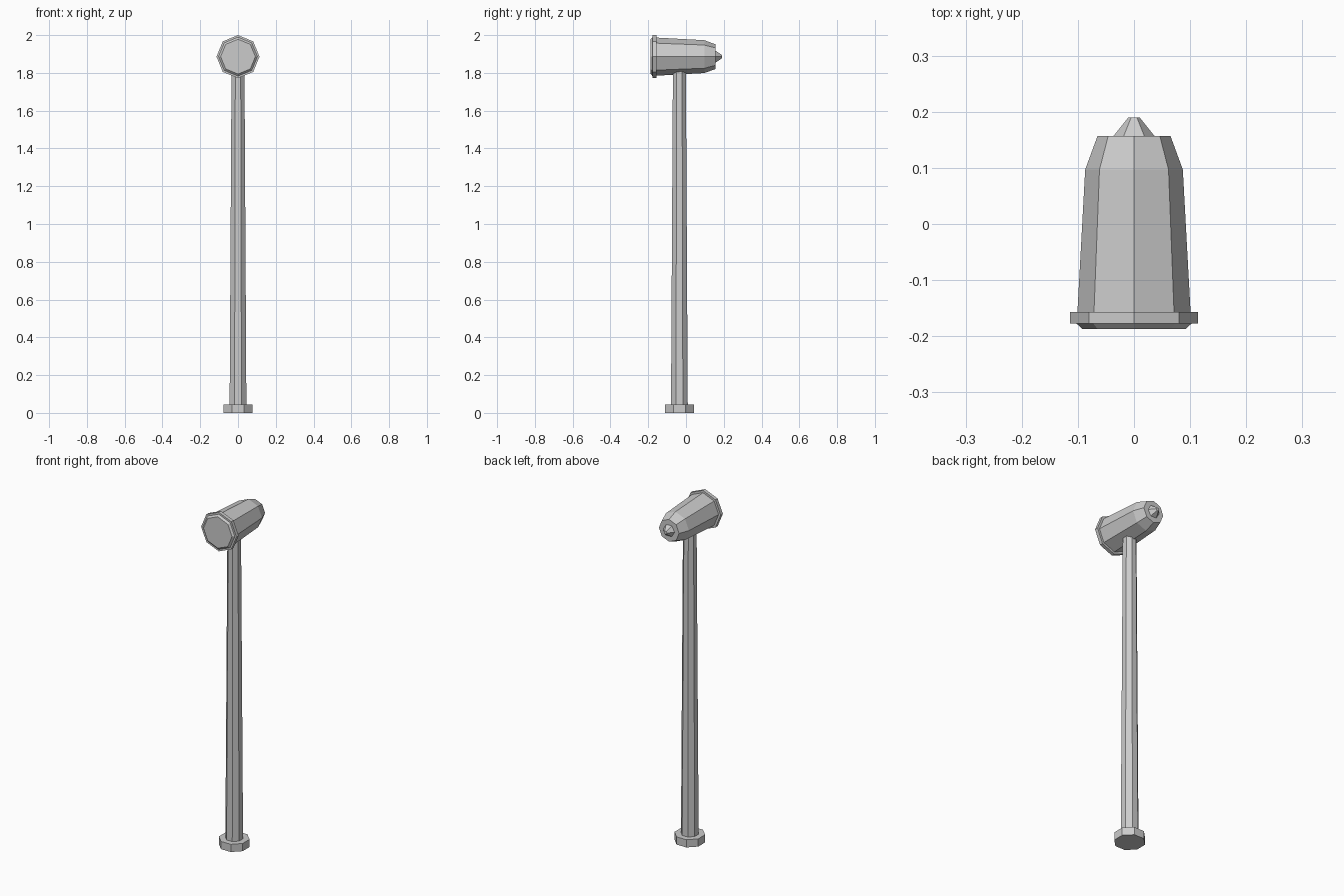
import bpy
import math
from mathutils import Matrix

cube = bpy.data.objects.get("Cube")
if cube:
    bpy.data.objects.remove(cube, do_unlink=True)

grey = bpy.data.materials.new("light grey metal")
grey.use_nodes = True
grey.diffuse_color = (0.6, 0.6, 0.6, 1)
grey.node_tree.nodes["Principled BSDF"].inputs["Base Color"].default_value = (0.6, 0.6, 0.6, 1)


def lathe(name, profile, sides, turn, matrix):
    """Flat-shaded closed prism from (radius, height) rings."""
    verts, faces = [], []
    for r, h in profile:
        for i in range(sides):
            a = turn + math.tau * i / sides
            verts.append((r * math.cos(a), r * math.sin(a), h))
    for k in range(len(profile) - 1):
        for i in range(sides):
            j = (i + 1) % sides
            a, b = k * sides, (k + 1) * sides
            faces.append((a + i, a + j, b + j, b + i))
    last = (len(profile) - 1) * sides
    faces.append(tuple(reversed(range(sides))))
    faces.append(tuple(range(last, last + sides)))
    mesh = bpy.data.meshes.new(name)
    mesh.from_pydata(verts, [], faces)
    mesh.transform(matrix)
    mesh.materials.append(grey)
    obj = bpy.data.objects.new(name, mesh)
    bpy.context.collection.objects.link(obj)
    return obj


# Upright parts, flat side to the front
upright = Matrix.Translation((0, -0.035, 0))
flat = math.pi / 8
lathe("pole_base", [(0.083, 0), (0.083, 0.045)], 8, flat, upright)
lathe("pole", [(0.048, 0.04), (0.037, 1.83)], 8, flat, upright)

# Head parts, axis pointing to the back, corner upwards
along = Matrix.Translation((0, 0, 1.886)) @ Matrix.Rotation(-math.pi / 2, 4, "X")
lathe("head_shell", [(0.101, -0.16), (0.087, 0.097), (0.065, 0.157)], 8, 0, along)
lathe("front_rim", [(0.092, -0.187), (0.103, -0.177), (0.114, -0.177), (0.114, -0.157)],
      8, 0, along)
lathe("rear_tip", [(0.038, 0.155), (0.01, 0.19)], 6, 0, along)
